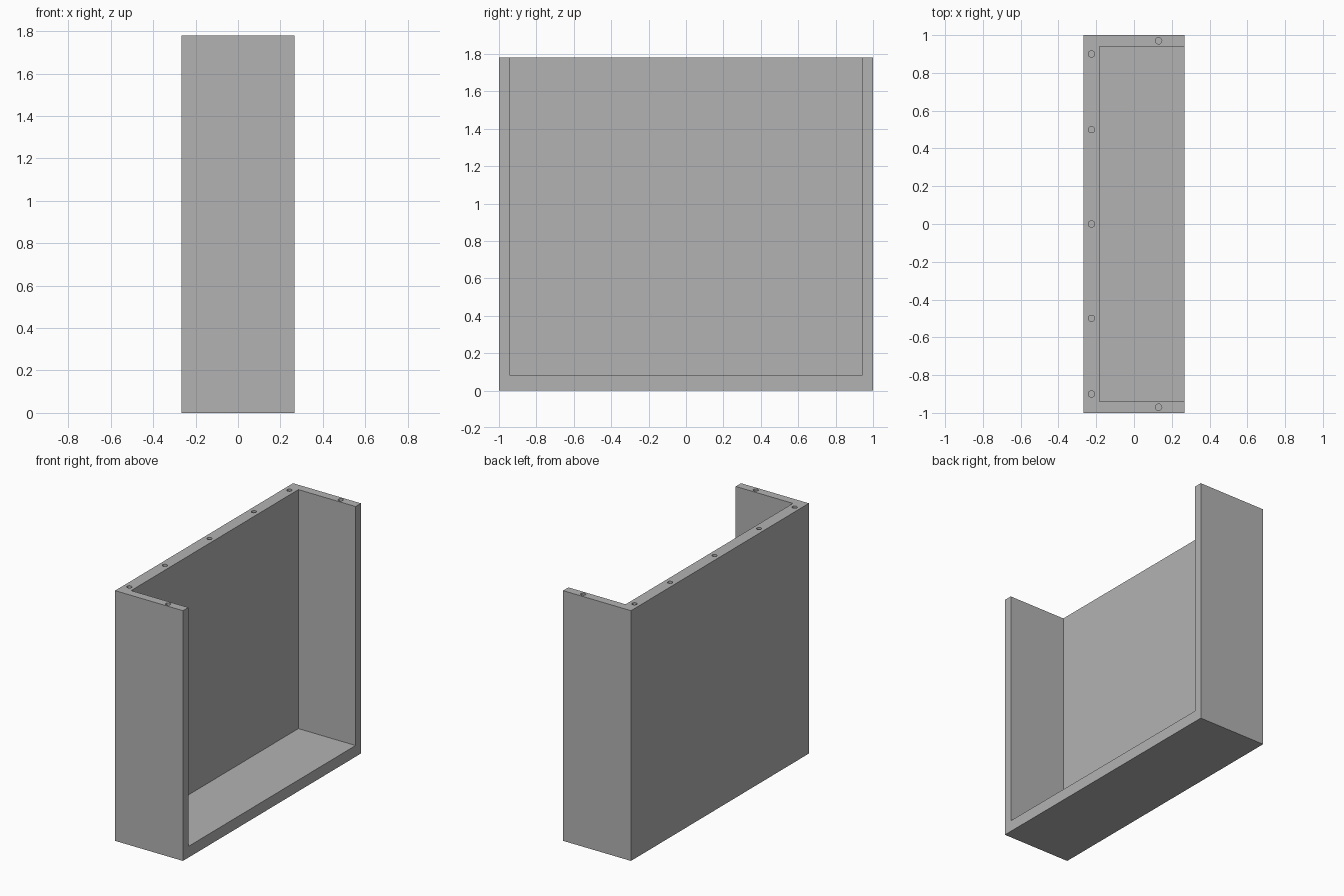
import bpy
from mathutils import Vector

cube = bpy.data.objects.get("Cube")
if cube:
    bpy.data.objects.remove(cube, do_unlink=True)

# Overall size and wall thicknesses
HALF_X, HALF_Y, HEIGHT = 0.267, 1.0, 1.78
BACK, SIDE, FLOOR = 0.084, 0.06, 0.08
HOLE_RADIUS, HOLE_DEPTH = 0.017, 0.1

grey = bpy.data.materials.new("plain grey")
grey.use_nodes = True
grey.diffuse_color = (0.45, 0.45, 0.45, 1)
grey.node_tree.nodes["Principled BSDF"].inputs["Base Color"].default_value = grey.diffuse_color


def box(name, low, high):
    low, high = Vector(low), Vector(high)
    bpy.ops.mesh.primitive_cube_add(size=1, location=(low + high) / 2)
    obj = bpy.context.object
    obj.name = name
    obj.scale = high - low
    bpy.ops.object.transform_apply(location=True, rotation=False, scale=True)
    obj.data.materials.append(grey)
    return obj


def cut(target, cutter):
    cutter.hide_render = True
    mod = target.modifiers.new("cut", 'BOOLEAN')
    mod.operation = 'DIFFERENCE'
    mod.solver = 'EXACT'
    mod.object = cutter
    bpy.context.view_layer.objects.active = target
    bpy.ops.object.modifier_apply(modifier=mod.name)
    bpy.data.objects.remove(cutter, do_unlink=True)


# Solid block, hollowed so that the top and one broad side stay open
case = box("open_case", (-HALF_X, -HALF_Y, 0), (HALF_X, HALF_Y, HEIGHT))
pocket = box("pocket_cutter", (-HALF_X + BACK, -HALF_Y + SIDE, FLOOR),
             (HALF_X + 0.2, HALF_Y - SIDE, HEIGHT + 0.2))
cut(case, pocket)

# Blind screw holes along the top rim
back_x = -HALF_X + BACK / 2
side_y = HALF_Y - SIDE / 2
holes = [(back_x, y) for y in (-0.9, -0.5, 0, 0.5, 0.9)]
holes += [(0.13, s * side_y) for s in (-1, 1)]
for x, y in holes:
    bpy.ops.mesh.primitive_cylinder_add(vertices=32, radius=HOLE_RADIUS,
                                        depth=2 * HOLE_DEPTH, location=(x, y, HEIGHT))
    drill = bpy.context.object
    drill.name = "hole_cutter"
    drill.data.materials.append(grey)
    cut(case, drill)

# Smooth hole walls, crisp edges elsewhere
bpy.ops.object.select_all(action='DESELECT')
case.select_set(True)
bpy.context.view_layer.objects.active = case
bpy.ops.object.shade_smooth_by_angle()
